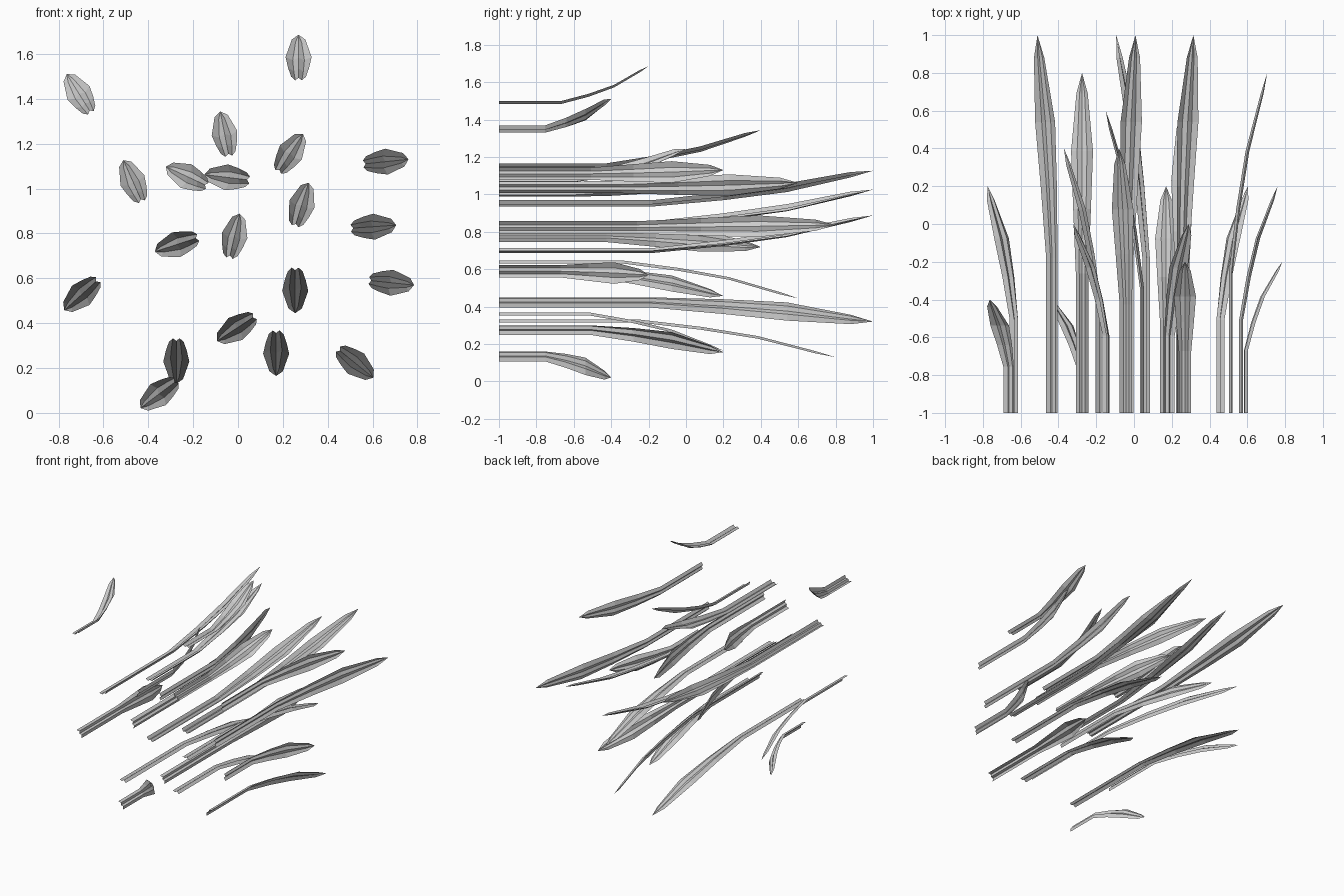
import bpy, bmesh
from math import radians, cos, sin

if "Cube" in bpy.data.objects:
    bpy.data.objects.remove(bpy.data.objects["Cube"])

# Stations along a blade: fraction of length, outward bend, half width, fold depth
STATIONS = [(0.0, 0.0, 0.033, 0.016),
            (0.41, 0.0, 0.033, 0.016),
            (0.60, 0.040, 0.047, 0.016),
            (0.77, 0.090, 0.058, 0.014),
            (0.94, 0.170, 0.030, 0.012)]
TIP_BEND = 0.203
# W-shaped fold across the blade: side position, height
FOLD = [(-1, 1), (-0.45, 0), (0, 0.7), (0.45, 0), (1, 1)]


def make_blade(name, cx, cz, angle, tip_y):
    """One folded blade running along y, bending outward at the given angle."""
    a = radians(angle)
    dx, dz = cos(a), sin(a)
    length = tip_y + 1.0

    def place(f, out, side):
        r = out - 0.1025
        return (cx + r * dx - side * dz, -1.0 + f * length, cz + r * dz + side * dx)

    bm = bmesh.new()
    rows = [[bm.verts.new(place(f, bend + h * depth, s * w)) for s, h in FOLD]
            for f, bend, w, depth in STATIONS]
    for r0, r1 in zip(rows, rows[1:]):
        for i in range(len(FOLD) - 1):
            bm.faces.new((r0[i], r0[i + 1], r1[i + 1], r1[i]))
    # pointed tip
    tip = bm.verts.new(place(1.0, TIP_BEND, 0))
    for i in range(len(FOLD) - 1):
        bm.faces.new((rows[-1][i], rows[-1][i + 1], tip))
    bmesh.ops.recalc_face_normals(bm, faces=bm.faces)
    mesh = bpy.data.meshes.new(name)
    bm.to_mesh(mesh)
    bm.free()
    bpy.context.collection.objects.link(bpy.data.objects.new(name, mesh))


# Blades: centre x, centre z, bend direction in degrees, tip y
BLADES = [
    (0.27, 1.585, 90, -0.2), (-0.71, 1.425, 122, -0.4),
    (-0.06, 1.245, 101, 0.4), (-0.23, 1.055, 155, 0.0),
    (-0.05, 1.05, 173, 0.6), (-0.47, 1.035, 114, 1.0),
    (0.235, 1.16, 57, 0.0), (0.66, 1.12, 6, 0.2),
    (0.605, 0.83, 4, 0.8), (0.685, 0.58, -6, -0.2),
    (0.285, 0.93, 73, 1.0), (-0.015, 0.79, 77, 1.0),
    (-0.275, 0.75, 198, 0.4), (-0.70, 0.525, 222, 0.2),
    (0.255, 0.545, -90, 0.6), (-0.01, 0.375, 213, 1.0),
    (0.17, 0.265, -90, 0.2), (-0.275, 0.23, -90, 0.8),
    (-0.355, 0.082, 217, -0.4), (0.525, 0.22, -39, 0.2),
]
for n, (cx, cz, ang, tip_y) in enumerate(BLADES, 1):
    make_blade(f"grass_blade_{n:02d}", cx, cz, ang, tip_y)
